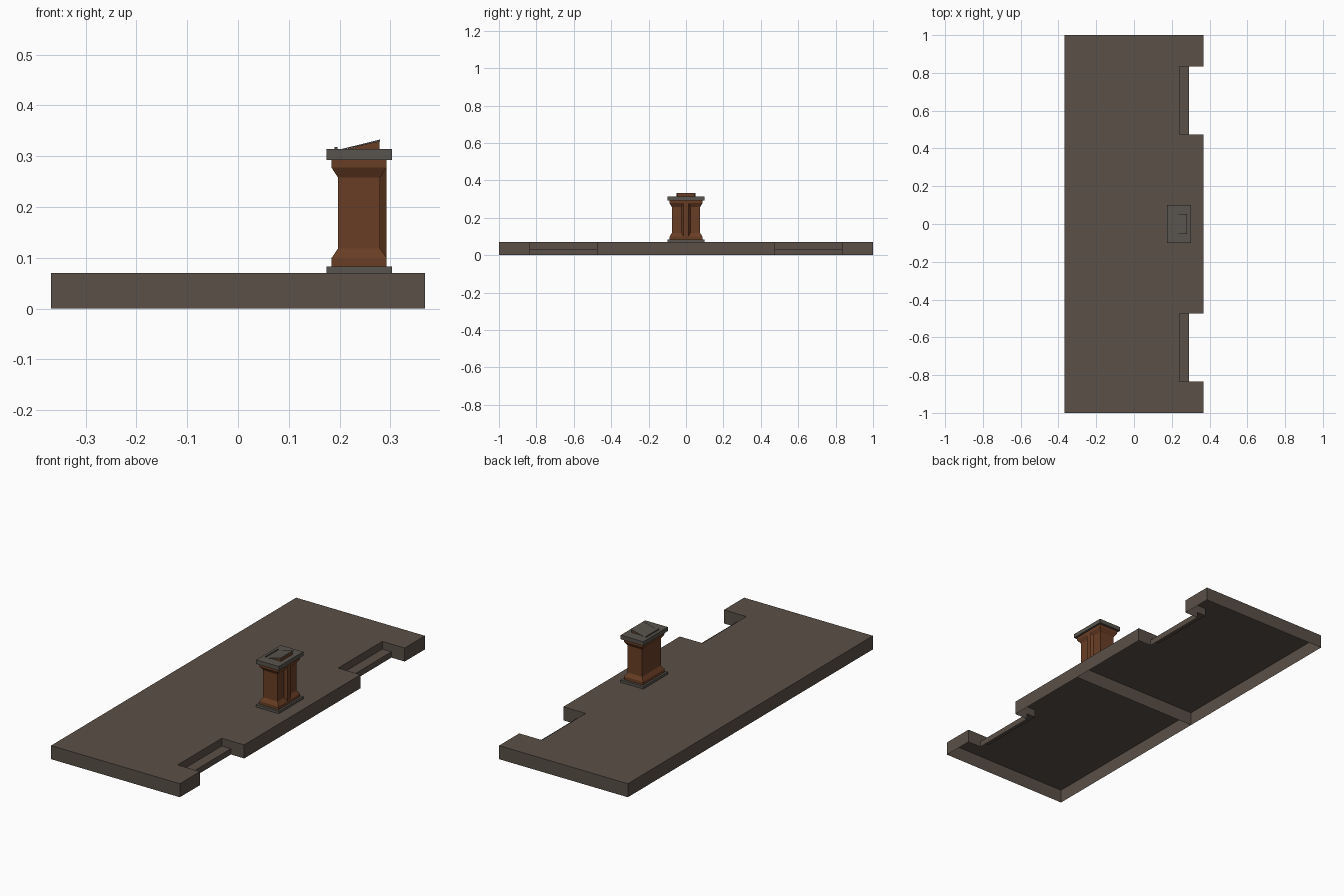
import bpy

if "Cube" in bpy.data.objects:
    bpy.data.objects.remove(bpy.data.objects["Cube"])


def material(name, rgb):
    m = bpy.data.materials.new(name)
    m.diffuse_color = (*rgb, 1)
    m.use_nodes = True
    m.node_tree.nodes["Principled BSDF"].inputs["Base Color"].default_value = m.diffuse_color
    return m


STAGE = material("grey brown stage", (0.102, 0.080, 0.063))
TRIM = material("dark grey trim", (0.098, 0.088, 0.074))
WOOD = material("reddish wood", (0.141, 0.048, 0.018))


def make(name, verts, faces, mat):
    me = bpy.data.meshes.new(name)
    me.from_pydata(verts, [], faces)
    me.materials.append(mat)
    ob = bpy.data.objects.new(name, me)
    bpy.context.collection.objects.link(ob)
    return ob


def loft(name, rings, mat):
    """Stack of rectangles (x0, x1, half_y, z), capped at both ends."""
    v, f = [], []
    for x0, x1, y, z in rings:
        v += [(x0, -y, z), (x1, -y, z), (x1, y, z), (x0, y, z)]
    for r in range(len(rings) - 1):
        a = r * 4
        f += [(a + i, a + (i + 1) % 4, a + 4 + (i + 1) % 4, a + 4 + i) for i in range(4)]
    n = len(v)
    f += [(3, 2, 1, 0), (n - 4, n - 3, n - 2, n - 1)]
    return make(name, v, f, mat)


def prism(name, profile, y, mat):
    """Side profile (x, z), counter-clockwise seen from the front, spanning -y..y."""
    n = len(profile)
    v = [(x, s, z) for s in (-y, y) for x, z in profile]
    f = [tuple(range(n)), tuple(range(2 * n - 1, n - 1, -1))]
    f += [(i, i + n, (i + 1) % n + n, (i + 1) % n) for i in range(n)]
    return make(name, v, f, mat)


# Stage: two open-bottomed half shells, each with a stair notch
X, TOP, STEP = 0.368, 0.07, 0.03
IN, OUT, Y0, Y1 = 0.24, 0.292, 0.475, 0.835
outline = [(-X, 0, 0), (X, 0, 0), (X, Y0, 0), (OUT, Y0, STEP), (IN, Y0, STEP),
           (IN, Y1, STEP), (OUT, Y1, 0), (X, Y1, 0), (X, 1, 0), (-X, 1, 0)]
n = len(outline)
verts = [(x, y, TOP) for x, y, _ in outline]
faces = [tuple(range(n))]


def quad(*pts):
    faces.append(tuple(range(len(verts), len(verts) + 4)))
    verts.extend(pts)


for i, (x, y, zb) in enumerate(outline):
    x2, y2, _ = outline[(i + 1) % n]
    quad((x, y, zb), (x2, y2, zb), (x2, y2, TOP), (x, y, TOP))
# Stair tread and riser
quad((IN, Y0, STEP), (OUT, Y0, STEP), (OUT, Y1, STEP), (IN, Y1, STEP))
quad((OUT, Y0, 0), (OUT, Y1, 0), (OUT, Y1, STEP), (OUT, Y0, STEP))
stage = make("stage", verts, faces, STAGE)
mir = stage.modifiers.new("mirror", 'MIRROR')
mir.use_axis = (False, True, False)
mir.use_mirror_merge = False

# Lectern plates
loft("lectern_base", [(0.174, 0.303, 0.1, 0.07), (0.174, 0.303, 0.1, 0.083)], TRIM)
loft("lectern_top", [(0.174, 0.303, 0.1, 0.293), (0.174, 0.303, 0.1, 0.314)], TRIM)

# Lectern body, flared at both ends
wide, slim = (0.184, 0.293, 0.088), (0.197, 0.280, 0.076)
loft("lectern_body", [(*wide, 0.083), (*wide, 0.099), (*slim, 0.118),
                      (*slim, 0.258), (*wide, 0.278), (*wide, 0.293)], WOOD)

# Tapered rib down the middle of the audience side
rib = [(0.279, -0.024), (0.293, -0.013), (0.293, 0.013), (0.279, 0.024)]
make("lectern_rib", [(x, y, z) for z in (0.09, 0.285) for x, y in rib],
     [(3, 2, 1, 0), (4, 5, 6, 7)] +
     [(i, (i + 1) % 4, (i + 1) % 4 + 4, i + 4) for i in range(4)], WOOD)

# Sloped reading rest: wooden wedge, thin board and stop ledge
prism("rest_wedge", [(0.21, 0.313), (0.279, 0.313), (0.279, 0.330)], 0.047, WOOD)
prism("rest_board", [(0.199, 0.313), (0.207, 0.313), (0.280, 0.329), (0.280, 0.333)], 0.052, TRIM)
prism("rest_ledge", [(0.190, 0.313), (0.196, 0.313), (0.196, 0.318), (0.190, 0.318)], 0.052, TRIM)
